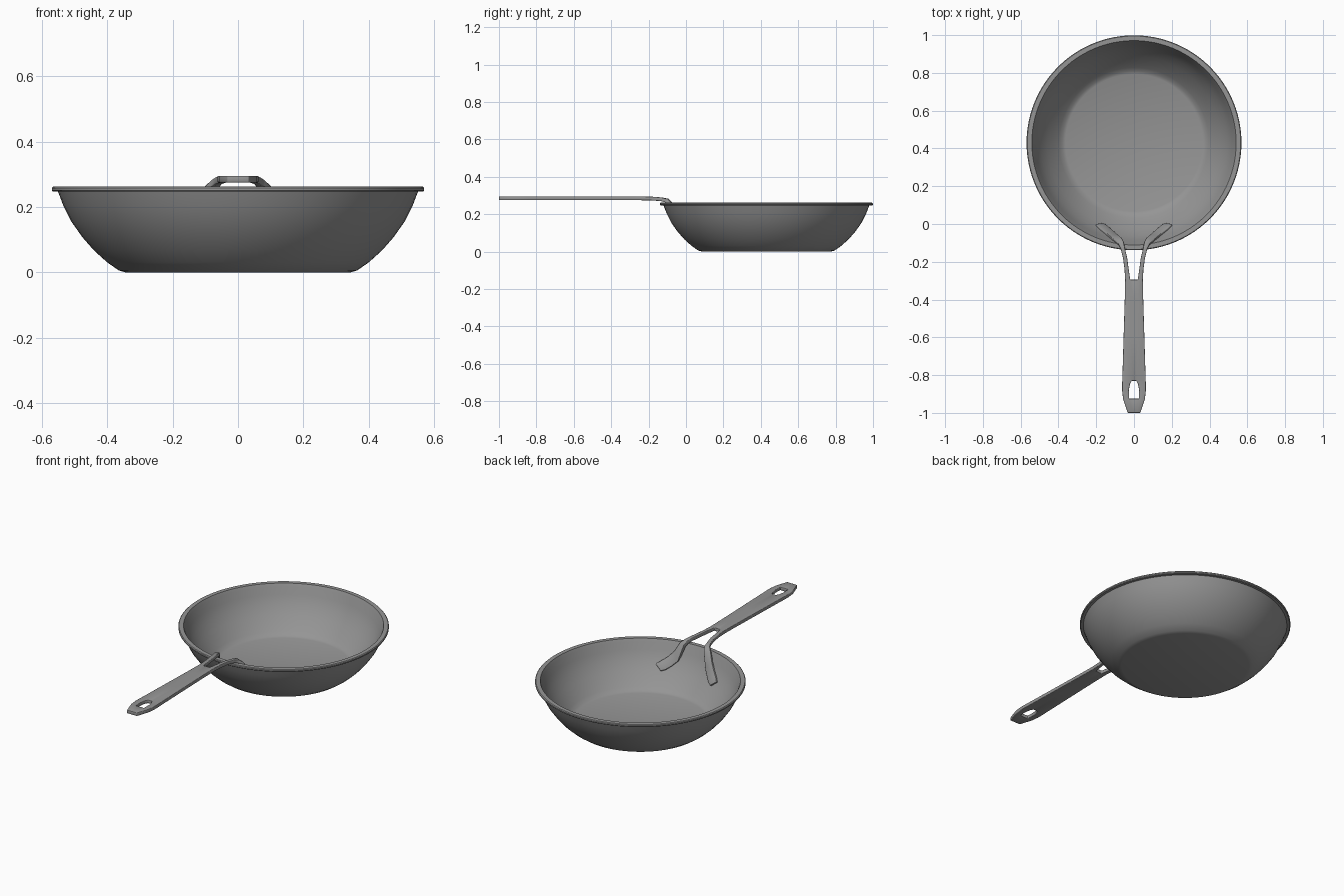
import bpy, bmesh, math

if "Cube" in bpy.data.objects:
    bpy.data.objects.remove(bpy.data.objects["Cube"])

CY = 0.43      # bowl centre in y
SEG = 96
INNER = [(0.363, 0.018), (0.379, 0.024), (0.398, 0.04), (0.427, 0.07), (0.46, 0.108),
         (0.494, 0.155), (0.519, 0.205), (0.533, 0.245)]

# Dark grey metal
metal = bpy.data.materials.new("dark_metal")
metal.diffuse_color = (0.3, 0.3, 0.3, 1)
metal.use_nodes = True
metal.node_tree.nodes["Principled BSDF"].inputs["Base Color"].default_value = metal.diffuse_color


def finish(name, bm, angle):
    me = bpy.data.meshes.new(name)
    bm.to_mesh(me)
    bm.free()
    me.materials.append(metal)
    ob = bpy.data.objects.new(name, me)
    bpy.context.collection.objects.link(ob)
    bpy.ops.object.select_all(action='DESELECT')
    bpy.context.view_layer.objects.active = ob
    ob.select_set(True)
    bpy.ops.object.shade_smooth_by_angle(angle=math.radians(angle))
    return ob


# Bowl: lathe from outer bottom, over the rolled rim, to the inner floor
profile = [(0, 0), (0.343, 0), (0.364, 0.006), (0.40, 0.031), (0.44, 0.067), (0.475, 0.107),
           (0.509, 0.155), (0.534, 0.205), (0.55, 0.247), (0.565, 0.247), (0.569, 0.251),
           (0.569, 0.258), (0.565, 0.262), (0.541, 0.262)] + INNER[::-1] + [(0, 0.018)]
bm = bmesh.new()
rings = []
for r, z in profile:
    if r == 0:
        rings.append([bm.verts.new((0, CY, z))] * SEG)
    else:
        rings.append([bm.verts.new((r * math.cos(2 * math.pi * i / SEG),
                                    CY + r * math.sin(2 * math.pi * i / SEG), z))
                      for i in range(SEG)])
for a, b in zip(rings, rings[1:]):
    for i in range(SEG):
        j = (i + 1) % SEG
        bm.faces.new(list(dict.fromkeys((a[i], a[j], b[j], b[i]))))
bmesh.ops.recalc_face_normals(bm, faces=bm.faces)
finish("pan_bowl", bm, 42)


# Height of the inner wall under a point, for the prongs to lie on
def wall_z(x, y):
    r = math.hypot(x, y - CY) + 0.011
    for (r0, z0), (r1, z1) in zip(INNER, INNER[1:]):
        if r <= r1:
            return z0 + (z1 - z0) * (r - r0) / (r1 - r0)
    return 0.255


TOP = 0.295
# Handle right half: (y, inner x, outer x, centre strip filled up to the next row)
grip = [(-1.0, 0.015, 0.033, True), (-0.925, 0.026, 0.058, False),
        (-0.88, 0.027, 0.063, False), (-0.845, 0.021, 0.063, False),
        (-0.83, 0.012, 0.062, True), (-0.6, 0.018, 0.055, True),
        (-0.40, 0.02, 0.049, True), (-0.295, 0.02, 0.047, False)]
rows = [[(0, y, TOP), (a, y, TOP), (b, y, TOP), f] for y, a, b, f in grip]
# Fork prong above the rim
for y, a, b, z in [(-0.24, 0.028, 0.05, 0.295), (-0.18, 0.036, 0.058, 0.294),
                   (-0.13, 0.048, 0.071, 0.290)]:
    rows.append([None, (a, y, z), (b, y, z), False])
rows.append([None, (0.056, -0.092, 0.283), (0.083, -0.105, 0.282), False])
rows.append([None, (0.066, -0.072, 0.262), (0.101, -0.086, 0.264), False])
# Prong running down and widening along the inner wall to a level tip
for a, b in [((0.090, -0.052), (0.123, -0.067)), ((0.117, -0.028), (0.153, -0.042)),
             ((0.142, -0.006), (0.180, -0.021)), ((0.163, 0.007), (0.201, 0.0))]:
    rows.append([None, (*a, wall_z(*a)), (*b, wall_z(*b)), False])

bm = bmesh.new()
grid = [[bm.verts.new(p) if p else None for p in row[:3]] for row in rows]
for i in range(len(rows) - 1):
    p, q = grid[i], grid[i + 1]
    bm.faces.new((p[1], p[2], q[2], q[1]))
    if rows[i][3]:
        bm.faces.new((p[0], p[1], q[1], q[0]))
bmesh.ops.delete(bm, geom=[v for v in bm.verts if not v.link_faces], context='VERTS')
handle = finish("pan_handle", bm, 40)
mir = handle.modifiers.new("mirror", 'MIRROR')
mir.use_clip = True
sol = handle.modifiers.new("thickness", 'SOLIDIFY')
sol.thickness = 0.02
sol.offset = -1
bev = handle.modifiers.new("soft_edges", 'BEVEL')
bev.width = 0.003
bev.segments = 2
bev.limit_method = 'ANGLE'
bev.angle_limit = math.radians(50)
